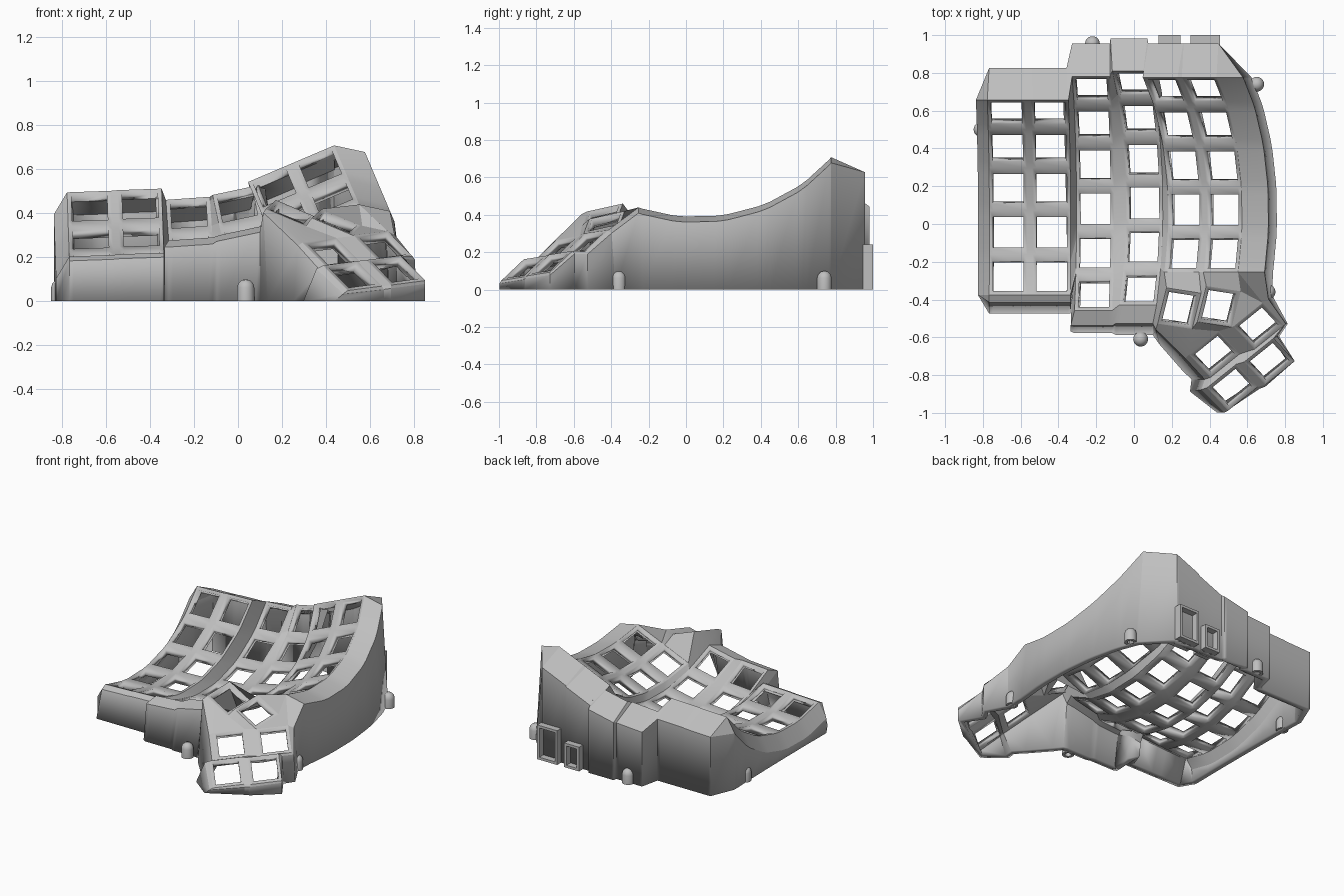
import bpy, bmesh, math
from mathutils import Vector

if "Cube" in bpy.data.objects:
    bpy.data.objects.remove(bpy.data.objects["Cube"])

grey = bpy.data.materials.new("light grey plastic")
grey.use_nodes = True
COLOUR = (0.52, 0.52, 0.52, 1)
grey.diffuse_color = COLOUR
grey.node_tree.nodes["Principled BSDF"].inputs["Base Color"].default_value = COLOUR


def make_object(name, bm, angle=12):
    mesh = bpy.data.meshes.new(name)
    bm.to_mesh(mesh)
    bm.free()
    mesh.materials.append(grey)
    ob = bpy.data.objects.new(name, mesh)
    bpy.context.collection.objects.link(ob)
    bpy.ops.object.select_all(action='DESELECT')
    ob.select_set(True)
    bpy.context.view_layer.objects.active = ob
    bpy.ops.object.shade_smooth_by_angle(angle=math.radians(angle))
    return ob


bm = bmesh.new()


def face(*verts):
    unique = list(dict.fromkeys(verts))
    if len(unique) > 2:
        bm.faces.new(unique)


# Curved key columns: centre x, centre y, lowest z, sideways tilt, number of keys
RADIUS, STEP, FIRST, END, HOLE, HALF = 0.92, 14.6, 45, 6.4, 0.081, 0.1
COLUMNS = [(-0.665, -0.063, 0.152, 2, 5), (-0.435, -0.063, 0.162, 2, 5),
           (-0.204, 0.062, 0.122, 4, 6), (0.055, 0.092, 0.165, 12, 6),
           (0.273, 0.057, 0.262, 23, 5), (0.48, 0.057, 0.35, 23, 5)]
hole_angle = math.degrees(HOLE / RADIUS)
grid = []
for cx, cy, cz, tilt, keys in COLUMNS:
    t = math.radians(tilt)
    across = Vector((math.cos(t), 0, math.sin(t)))
    normal = Vector((-math.sin(t), 0, math.cos(t)))
    angles = []
    for k in range(keys):
        mid = FIRST - STEP * k
        angles += [mid + (STEP / 2 if k else END), mid + hole_angle, mid - hole_angle]
    angles.append(mid - END)
    rows = []
    for a in map(math.radians, angles):
        p = Vector((cx, cy, cz)) + normal * RADIUS * (1 - math.cos(a))
        p.y += RADIUS * math.sin(a)
        rows.append([bm.verts.new(p + across * u) for u in (-HALF, -HOLE, HOLE, HALF)])
    for i in range(len(rows) - 1):
        for j in range(3):
            if not (i % 3 == 1 and j == 1):     # leave the key openings
                face(rows[i][j], rows[i][j + 1], rows[i + 1][j + 1], rows[i + 1][j])
    grid.append(rows)

# Webs between neighbouring columns
for left, right in zip(grid, grid[1:]):
    for i in range(min(len(left), len(right)) - 1):
        face(left[i][3], right[i][0], right[i + 1][0], left[i + 1][3])


# Thumb key plates; returns corners front-left, front-right, back-right, back-left
def thumb_key(centre, right, back):
    u = Vector(right).normalized()
    v = Vector(back)
    v = (v - u * v.dot(u)).normalized()
    rings = [[bm.verts.new(Vector(centre) + u * s * a + v * s * b)
              for a, b in ((-1, -1), (1, -1), (1, 1), (-1, 1))] for s in (0.1, 0.08)]
    for i in range(4):
        j = (i + 1) % 4
        face(rings[0][i], rings[0][j], rings[1][j], rings[1][i])
    return rings[0]


INNER = ((0.9, -0.14, -0.38), (0.13, 0.92, 0.24))
OUTER = ((0.77, 0.62, 0.1), (-0.5, 0.64, 0.57))
fl1, fr1, br1, bl1 = thumb_key((0.24, -0.447, 0.4), *INNER)
fl2, fr2, br2, bl2 = thumb_key((0.45, -0.437, 0.36), *INNER)
fl3, fr3, br3, bl3 = thumb_key((0.66, -0.54, 0.25), *OUTER)
fl4, fr4, br4, bl4 = thumb_key((0.717, -0.728, 0.14), *OUTER)
fl5, fr5, br5, bl5 = thumb_key((0.426, -0.69, 0.22), *OUTER)
fl6, fr6, br6, bl6 = thumb_key((0.52, -0.865, 0.115), *OUTER)

# Webs inside the thumb cluster
face(fr1, fl2, bl2, br1)
face(bl5, br5, fr1, fl1)
face(br5, fl2, fr1)
face(br5, bl3, fr2, fl2)
face(fr2, bl3, br3, br2)
face(br5, fr5, fl3, bl3)
face(fl5, bl6, br6, fr5)
face(fl3, bl4, br4, fr3)
face(fr5, br6, bl4, fl3)
face(br6, fr6, fl4, bl4)

# Webs from the thumb cluster to the key columns
front5, front6 = grid[4][-1], grid[5][-1]
side4 = [row[3] for row in grid[3][15:]]
face(*front5, br1, bl1)
face(front5[3], front6[0], bl2, br1)
face(*front6, br2, bl2)
face(front6[3], br2, br3)
face(*side4, fl1, bl1, front5[0])

# Outer wall: edge vertices, shoulder offset, shoulder drop, foot offset
loop = []


def wall(verts, shoulder, drop, foot):
    for p in verts:
        a = p.co + Vector((*shoulder, -drop))
        a.z = max(a.z, 0.015)
        b = a + Vector((*foot, 0))
        b.z = 0
        loop.append((p, bm.verts.new(a), bm.verts.new(b)))


BACK = ((0.01, 0.17), (-0.01, 0.17), (0, 0.175), (-0.01, 0.17), (0.03, 0.18), (0.01, 0.18))
for rows, shoulder in zip(grid, BACK):
    wall(rows[0], shoulder, 0.08, (0, 0))
wall([row[3] for row in grid[5]], (0.14, 0), 0.03, (0.045, 0))
for corner, shoulder, foot in (
        (br3, (0.03, 0.02), (0.02, 0.02)), (fr3, (0.01, 0.01), (0.01, 0)),
        (br4, (0.02, 0.01), (0.01, 0)), (fr4, (0, 0), (0, 0)),
        (fl4, (0, -0.01), (0, 0)), (fr6, (0.01, -0.01), (0, 0)),
        (fl6, (-0.02, -0.01), (-0.04, 0)), (bl6, (-0.03, -0.01), (-0.06, -0.01)),
        (fl5, (-0.03, -0.01), (-0.07, 0)), (bl5, (-0.02, -0.02), (-0.02, -0.06)),
        (fl1, (-0.01, -0.03), (0.02, -0.08))):
    wall([corner], shoulder, 0.015, foot)
wall(grid[3][-1][::-1], (-0.02, -0.1), 0.03, (0, -0.06))
wall(grid[2][-1][::-1], (0, -0.08), 0.03, (0, -0.04))
wall([row[0] for row in grid[2][:14:-1]], (-0.02, -0.08), 0.03, (0, -0.03))
for c in (1, 0):
    wall(grid[c][-1][::-1], (0, -0.04), 0.02, (0, -0.06))
wall([row[0] for row in grid[0][::-1]], (-0.06, 0), 0.1, (0, 0))
for (p, a, b), (q, c, d) in zip(loop, loop[1:] + loop[:1]):
    face(p, q, c, a)
    face(a, c, d, b)

bmesh.ops.recalc_face_normals(bm, faces=bm.faces[:])
bm.faces.ensure_lookup_table()
bm.faces[0].normal_update()
if bm.faces[0].normal.z < 0:
    bmesh.ops.reverse_faces(bm, faces=bm.faces[:])

# Give the shell its thickness and keep its foot on the ground
shell = make_object("keyboard_shell", bm)
solid = shell.modifiers.new("thickness", 'SOLIDIFY')
solid.thickness = 0.045
solid.offset = -1
bpy.context.view_layer.objects.active = shell
bpy.ops.object.modifier_move_to_index(modifier="thickness", index=0)
bpy.ops.object.modifier_apply(modifier="thickness")
for v in shell.data.vertices:
    v.co.z = max(v.co.z, 0)

# Round-topped screw posts with a hole underneath
POST = [(0, 0.06), (0.02, 0.06), (0.02, 0), (0.039, 0), (0.039, 0.062),
        (0.034, 0.08), (0.02, 0.095), (0, 0.1)]
for i, (x, y) in enumerate([(-0.81, 0.5), (-0.22, 0.955), (0.65, 0.74),
                            (0.71, -0.36), (0.035, -0.61)]):
    bm = bmesh.new()
    points = [bm.verts.new((x + r, y, z)) for r, z in POST]
    edges = [bm.edges.new(pair) for pair in zip(points, points[1:])]
    bmesh.ops.spin(bm, geom=points + edges, cent=(x, y, 0), axis=(0, 0, 1),
                   angle=math.tau, steps=24)
    bmesh.ops.remove_doubles(bm, verts=bm.verts[:], dist=0.0005)
    bmesh.ops.recalc_face_normals(bm, faces=bm.faces[:])
    make_object("screw_post_%d" % (i + 1), bm, 35)

# Socket frames on the back wall, each with a recessed opening
for name, x0, x1, top in (("large_socket", 0.30, 0.455, 0.24),
                          ("small_socket", 0.13, 0.245, 0.17)):
    bm = bmesh.new()
    bmesh.ops.create_cube(bm, size=1)
    for v in bm.verts:
        v.co = ((x0 + x1) / 2 + v.co.x * (x1 - x0), 0.94 + v.co.y * 0.12, top * (v.co.z + 0.5))
    bm.normal_update()
    back = [f for f in bm.faces if f.normal.y > 0.9]
    bmesh.ops.inset_region(bm, faces=back, thickness=0.025)
    pushed = bmesh.ops.extrude_discrete_faces(bm, faces=back)["faces"]
    bmesh.ops.translate(bm, verts=pushed[0].verts[:], vec=(0, -0.1, 0))
    make_object(name, bm)
